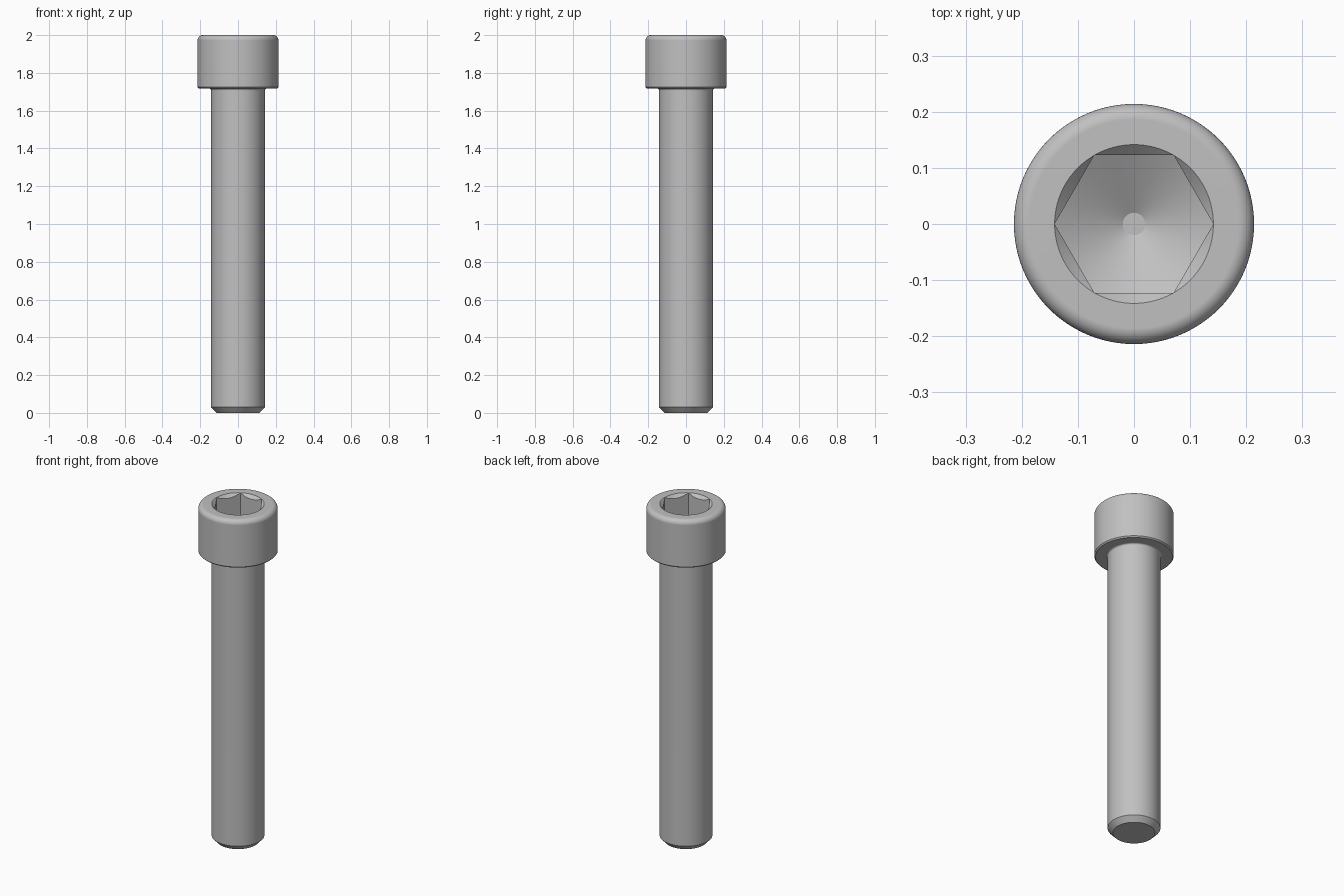
import bpy, bmesh
from math import pi, sin, cos, tan, radians

SEGMENTS = 96
HEAD_R, SHANK_R, SOCKET_R = 0.214, 0.142, 0.1415
HEAD_BOTTOM, TOP = 1.717, 2.0
FILLET, ROUND = 0.01, 0.028

cube = bpy.data.objects.get("Cube")
if cube:
    bpy.data.objects.remove(cube, do_unlink=True)

steel = bpy.data.materials.new("steel_grey")
steel.use_nodes = True
colour = (0.53, 0.53, 0.53, 1)
steel.diffuse_color = colour
steel.node_tree.nodes["Principled BSDF"].inputs["Base Color"].default_value = colour


def circle(r, z):
    """Profile point that sweeps a plain circle."""
    return lambda a: (r, z)


def hexagon(z, slope):
    """Profile point that follows the hexagon, dropping where it meets a cone."""
    def point(a):
        r = SOCKET_R * cos(pi / 6) / cos(a % (pi / 3) - pi / 6)
        return r, z - (SOCKET_R - r) * slope
    return point


def arc(cr, cz, radius, start, end, steps=6):
    """Quarter-round profile points."""
    angles = [radians(start + (end - start) * i / steps) for i in range(steps + 1)]
    return [circle(cr + radius * cos(t), cz + radius * sin(t)) for t in angles]


def lathe(name, profile, cap_start=False, cap_end=False):
    """Sweep a profile round z, listed so that the outside is on its right."""
    bm = bmesh.new()
    rings = []
    for point in profile:
        ring = []
        for i in range(SEGMENTS):
            a = 2 * pi * i / SEGMENTS
            r, z = point(a)
            ring.append(bm.verts.new((r * cos(a), r * sin(a), z)))
        rings.append(ring)
    for low, high in zip(rings, rings[1:]):
        for i in range(SEGMENTS):
            j = (i + 1) % SEGMENTS
            bm.faces.new((low[i], low[j], high[j], high[i]))
    if cap_start:
        bm.faces.new(rings[0][::-1])
    if cap_end:
        bm.faces.new(rings[-1])
    bmesh.ops.remove_doubles(bm, verts=bm.verts, dist=0.00001)
    mesh = bpy.data.meshes.new(name)
    bm.to_mesh(mesh)
    bm.free()
    mesh.materials.append(steel)
    obj = bpy.data.objects.new(name, mesh)
    bpy.context.collection.objects.link(obj)
    bpy.ops.object.select_all(action="DESELECT")
    obj.select_set(True)
    bpy.context.view_layer.objects.active = obj
    bpy.ops.object.shade_smooth_by_angle(angle=radians(25))
    normals = obj.modifiers.new("flat_faces", "WEIGHTED_NORMAL")
    normals.keep_sharp = True
    return obj


# Shank with chamfered tip and a small fillet under the head
shank = [circle(0.114, 0), circle(SHANK_R, 0.03)]
shank += arc(SHANK_R + FILLET, HEAD_BOTTOM - FILLET, FILLET, 180, 90)
lathe("shank", shank, cap_start=True)

# Head: underside, rounded top edge, then the hexagonal socket and its drilled floor
head = [circle(SHANK_R + FILLET, HEAD_BOTTOM),
        circle(HEAD_R - 0.007, HEAD_BOTTOM),
        circle(HEAD_R, HEAD_BOTTOM + 0.007)]
head += arc(HEAD_R - ROUND, TOP - ROUND, ROUND, 0, 90, 8)
floor_z, cone = TOP - 0.142, tan(radians(30))
head += [circle(SOCKET_R, TOP),
         hexagon(TOP, 1.0),
         hexagon(floor_z, cone),
         circle(0.02, floor_z - (SOCKET_R - 0.02) * cone)]
lathe("socket_head", head, cap_end=True)
